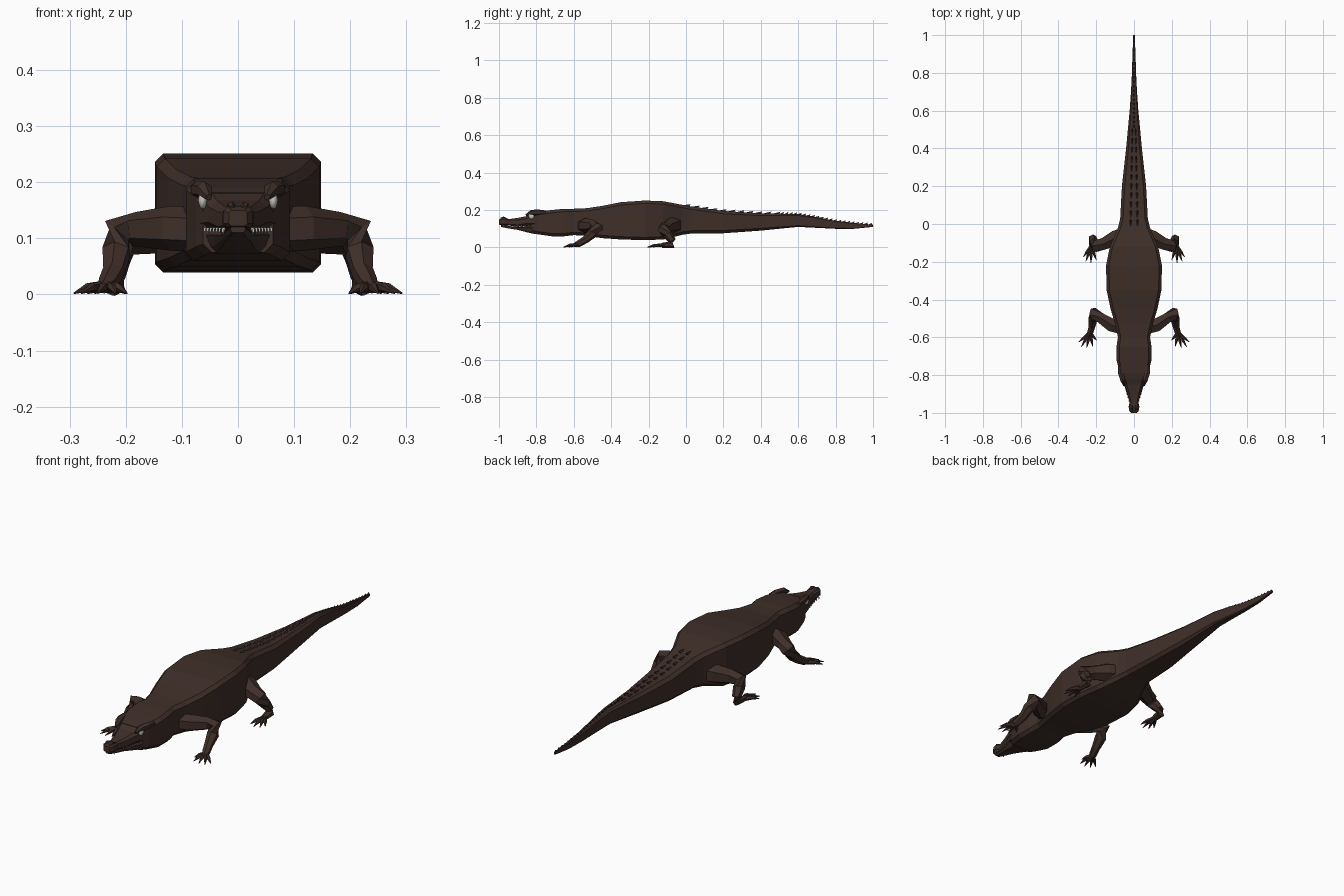
import bpy, bmesh, math
from mathutils import Vector

cube = bpy.data.objects.get("Cube")
if cube:
    bpy.data.objects.remove(cube, do_unlink=True)


def material(name, colour):
    m = bpy.data.materials.new(name)
    m.use_nodes = True
    m.diffuse_color = (*colour, 1)
    m.node_tree.nodes["Principled BSDF"].inputs["Base Color"].default_value = (*colour, 1)
    return m


HIDE = material("brown hide", (0.05, 0.028, 0.022))
IVORY = material("ivory", (0.6, 0.58, 0.53))


def finish(name, bm, mat, mirror=False):
    bmesh.ops.recalc_face_normals(bm, faces=bm.faces)
    mesh = bpy.data.meshes.new(name)
    bm.to_mesh(mesh)
    bm.free()
    mesh.materials.append(mat)
    obj = bpy.data.objects.new(name, mesh)
    bpy.context.collection.objects.link(obj)
    if mirror:
        obj.modifiers.new("Mirror", 'MIRROR').use_mirror_merge = False
    return obj


def loft(bm, rings):
    """Skin a list of equal rings and cap both ends."""
    rows = [[bm.verts.new(p) for p in ring] for ring in rings]
    for a, b in zip(rows, rows[1:]):
        for i in range(len(a)):
            j = (i + 1) % len(a)
            bm.faces.new((a[i], a[j], b[j], b[i]))
    bm.faces.new(rows[0])
    bm.faces.new(rows[-1])


def slab(y, w, bottom, top, taper=1.0):
    """Box section with chamfered corners; taper narrows the underside."""
    c = min(0.015, w * 0.3, (top - bottom) * 0.25)
    half = [(w - c, top), (w, top - c), (w * taper, bottom + c), (w * taper - c, bottom)]
    return [(x, y, z) for x, z in half] + [(-x, y, z) for x, z in reversed(half)]


def limb(bm, joints, sides=6):
    """Tube through (point, radius) joints."""
    pts = [Vector(p) for p, r in joints]
    rings = []
    for i, (p, r) in enumerate(joints):
        t = (pts[min(i + 1, len(pts) - 1)] - pts[max(i - 1, 0)]).normalized()
        u = t.cross(Vector((0, 0, 1)) if abs(t.z) < 0.8 else Vector((0, 1, 0))).normalized()
        v = t.cross(u)
        ang = [2 * math.pi * (k + 0.5) / sides for k in range(sides)]
        rings.append([pts[i] + u * r * math.cos(a) + v * r * math.sin(a) for a in ang])
    loft(bm, rings)


# Trunk and tail: y, half width, underside, back
trunk = [(-0.82, 0.062, 0.075, 0.182), (-0.79, 0.075, 0.07, 0.19), (-0.72, 0.093, 0.06, 0.2),
         (-0.65, 0.093, 0.06, 0.207), (-0.6, 0.085, 0.066, 0.207), (-0.53, 0.1, 0.062, 0.21),
         (-0.45, 0.124, 0.05, 0.222), (-0.35, 0.145, 0.043, 0.242), (-0.22, 0.148, 0.039, 0.251),
         (-0.12, 0.128, 0.043, 0.247), (-0.02, 0.085, 0.068, 0.228), (0.03, 0.073, 0.075, 0.219),
         (0.2, 0.064, 0.076, 0.195), (0.4, 0.042, 0.09, 0.183), (0.6, 0.023, 0.11, 0.178),
         (0.7, 0.016, 0.105, 0.162), (0.8, 0.011, 0.1, 0.142), (0.9, 0.008, 0.1, 0.13),
         (1.0, 0.004, 0.11, 0.122)]
bm = bmesh.new()
loft(bm, [slab(*s) for s in trunk])
finish("body_and_tail", bm, HIDE)

# Jaws
upper = [(-1.0, 0.016, 0.122, 0.15), (-0.985, 0.026, 0.119, 0.157), (-0.965, 0.027, 0.118, 0.156),
         (-0.945, 0.022, 0.117, 0.152), (-0.9, 0.036, 0.11, 0.158), (-0.85, 0.051, 0.116, 0.168),
         (-0.81, 0.064, 0.112, 0.184)]
lower = [(-0.99, 0.014, 0.11, 0.12), (-0.95, 0.021, 0.102, 0.116), (-0.9, 0.032, 0.094, 0.109),
         (-0.85, 0.046, 0.081, 0.115), (-0.81, 0.06, 0.072, 0.115)]
for name, jaw, taper in (("upper_jaw", upper, 1.04), ("lower_jaw", lower, 0.85)):
    bm = bmesh.new()
    loft(bm, [slab(*s, taper) for s in jaw])
    finish(name, bm, HIDE)

# Teeth along the jaw line
bm = bmesh.new()
for i in range(9):
    y = -0.975 + i * 0.019
    x = 0.025 + max(0, y + 0.945) * 0.28
    limb(bm, [((x, y, 0.119), 0.0035), ((x + 0.001, y, 0.108), 0.0006)], 4)
finish("teeth", bm, IVORY, True)

# Nostril bumps, brows and eyes
bm = bmesh.new()
limb(bm, [((0.011, -0.99, 0.153), 0.006), ((0.012, -0.975, 0.158), 0.008),
          ((0.012, -0.958, 0.152), 0.005)], 5)
finish("nostril_bumps", bm, HIDE, True)
bm = bmesh.new()
limb(bm, [((0.052, -0.855, 0.173), 0.006), ((0.06, -0.825, 0.186), 0.015),
          ((0.07, -0.79, 0.187), 0.016), ((0.076, -0.75, 0.188), 0.01)], 6)
finish("brows", bm, HIDE, True)
bm = bmesh.new()
bmesh.ops.create_uvsphere(bm, u_segments=12, v_segments=8, radius=1)
for v in bm.verts:
    v.co = Vector((0.063 + v.co.x * 0.008, -0.826 + v.co.y * 0.016, 0.168 + v.co.z * 0.016))
for f in bm.faces:
    f.smooth = True
finish("eyes", bm, IVORY, True)

# Legs with splayed toes
front = [((0.06, -0.55, 0.115), 0.04), ((0.12, -0.535, 0.118), 0.04), ((0.18, -0.495, 0.116), 0.031),
         ((0.212, -0.475, 0.108), 0.034), ((0.217, -0.5, 0.075), 0.027),
         ((0.222, -0.54, 0.04), 0.02), ((0.232, -0.575, 0.02), 0.018), ((0.24, -0.6, 0.011), 0.01)]
hind = [((0.05, -0.06, 0.12), 0.05), ((0.1, -0.075, 0.118), 0.046), ((0.16, -0.105, 0.108), 0.036),
        ((0.205, -0.118, 0.098), 0.033), ((0.213, -0.1, 0.07), 0.027),
        ((0.218, -0.073, 0.035), 0.02), ((0.22, -0.07, 0.016), 0.02), ((0.225, -0.13, 0.011), 0.013)]
front_toes = [(0.292, -0.625), (0.279, -0.65), (0.25, -0.655), (0.218, -0.648), (0.198, -0.615)]
hind_toes = [(0.268, -0.175), (0.255, -0.198), (0.228, -0.207), (0.2, -0.19)]
for name, joints, toes, root in (("front", front, front_toes, (0.232, -0.575, 0.015)),
                                 ("hind", hind, hind_toes, (0.224, -0.115, 0.012))):
    bm = bmesh.new()
    limb(bm, joints)
    finish(name + "_legs", bm, HIDE, True)
    bm = bmesh.new()
    for tx, ty in toes:
        tip, base = Vector((tx, ty, 0.002)), Vector(root)
        knuckle = base.lerp(tip, 0.6) + Vector((0, 0, 0.005))
        limb(bm, [(base, 0.011), (knuckle, 0.008), (tip, 0.0015)], 5)
    for v in bm.verts:
        v.co.z = max(v.co.z, 0)
    finish(name + "_toes", bm, HIDE, True)


def back_height(y):
    for a, b in zip(trunk, trunk[1:]):
        if a[0] <= y <= b[0]:
            return a[3] + (b[3] - a[3]) * (y - a[0]) / (b[0] - a[0])
    return trunk[-1][3]


def scute(bm, x, y, length, width, height):
    """Ridge plate rising to a point at its rear."""
    z0, z1 = back_height(y), back_height(y + length)
    base = [bm.verts.new(p) for p in ((x - width, y + length * 0.8, z1 - 0.004),
                                      (x + width, y + length * 0.8, z1 - 0.004),
                                      (x, y, z0 - 0.002))]
    tip = bm.verts.new((x, y + length, z1 + height))
    bm.faces.new(base)
    for i in range(3):
        bm.faces.new((base[i], base[(i + 1) % 3], tip))


# Paired scutes at the tail root, merging to one crest
bm = bmesh.new()
for i in range(11):
    y = -0.02 + i * 0.048
    scute(bm, 0.018 - i * 0.0009, y, 0.045, 0.011 - i * 0.0005, 0.011)
finish("paired_scutes", bm, HIDE, True)
bm = bmesh.new()
for i in range(21):
    scute(bm, 0, 0.5 + i * 0.0236, 0.024, 0.008 - i * 0.0002, 0.011 - i * 0.0001)
finish("tail_crest", bm, HIDE)
